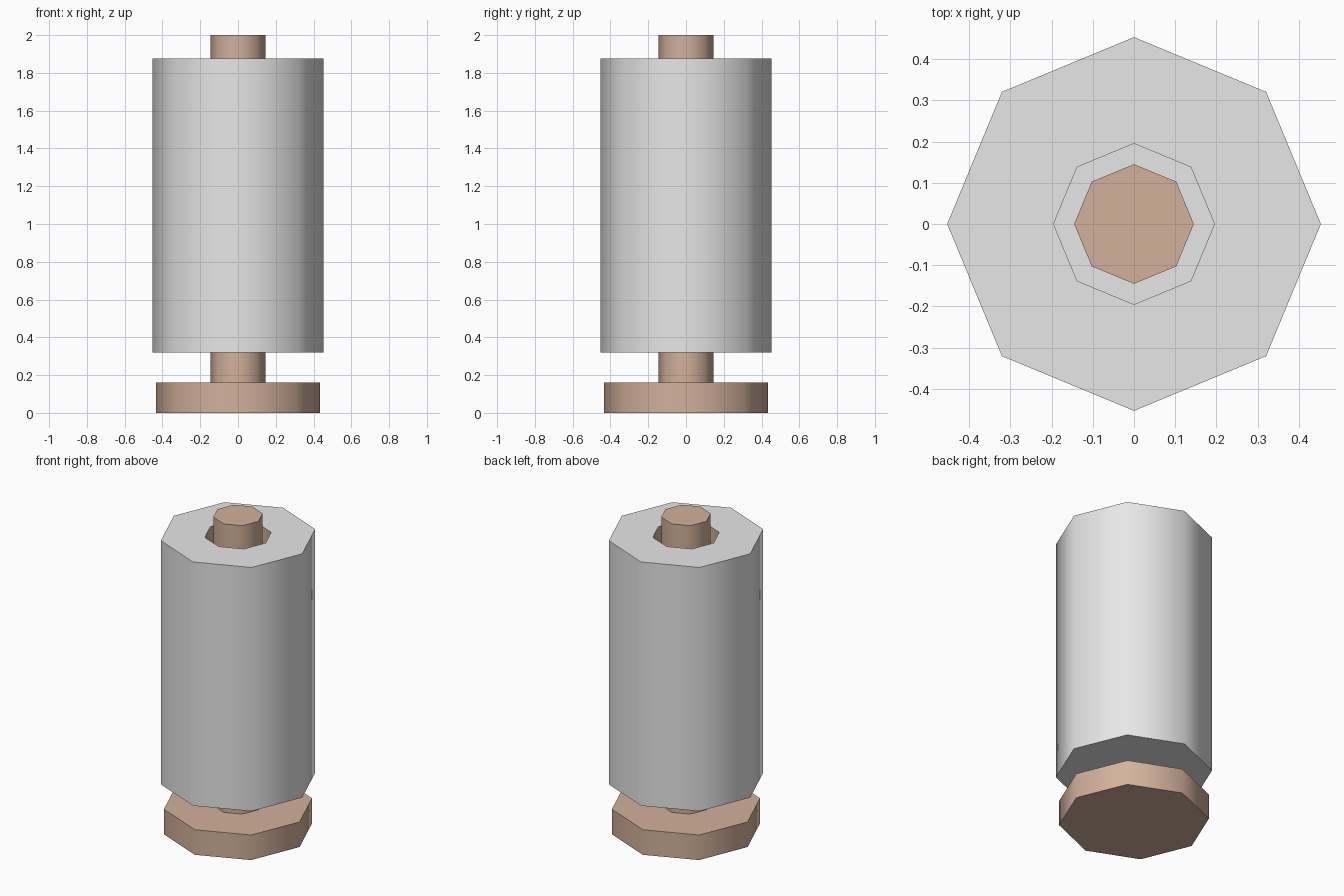
import bpy
import bmesh
from math import cos, sin, tau, radians

SIDES = 8

cube = bpy.data.objects.get("Cube")
if cube:
    bpy.data.objects.remove(cube, do_unlink=True)


def make_material(name, colour):
    mat = bpy.data.materials.new(name)
    mat.use_nodes = True
    mat.diffuse_color = (*colour, 1)
    mat.node_tree.nodes["Principled BSDF"].inputs["Base Color"].default_value = (*colour, 1)
    return mat


def lathe(name, profile, materials):
    """Turn a list of (radius, height) into a closed eight-sided solid."""
    bm = bmesh.new()
    rings = [[bm.verts.new((r * cos(tau * i / SIDES), r * sin(tau * i / SIDES), z))
              for i in range(SIDES)] for r, z in profile]
    for low, high in zip(rings, rings[1:]):
        for i in range(SIDES):
            j = (i + 1) % SIDES
            bm.faces.new((low[i], low[j], high[j], high[i]))
    bm.faces.new(rings[0][::-1])
    bm.faces.new(rings[-1])
    bmesh.ops.recalc_face_normals(bm, faces=bm.faces)
    mesh = bpy.data.meshes.new(name)
    bm.to_mesh(mesh)
    bm.free()
    for mat in materials:
        mesh.materials.append(mat)
    obj = bpy.data.objects.new(name, mesh)
    bpy.context.collection.objects.link(obj)
    bpy.ops.object.select_all(action="DESELECT")
    obj.select_set(True)
    bpy.context.view_layer.objects.active = obj
    bpy.ops.object.shade_smooth_by_angle(angle=radians(60))
    return obj


paper = make_material("paper_grey", (0.8, 0.8, 0.8))
wood = make_material("warm_brown", (0.65, 0.44, 0.33))

# Stand: round foot with a centre pole
lathe("stand", [(0.435, 0), (0.435, 0.16), (0.145, 0.16), (0.145, 2)], [wood])

# Roll: thick cylinder with a deep core hole open at the top
roll = lathe("roll", [(0.453, 0.32), (0.453, 1.875), (0.195, 1.875), (0.195, 0.33)],
             [paper, wood])

# Brown lining on the core walls
for face in roll.data.polygons:
    if abs(face.normal.z) < 0.5 and face.center.xy.length < 0.3:
        face.material_index = 1
